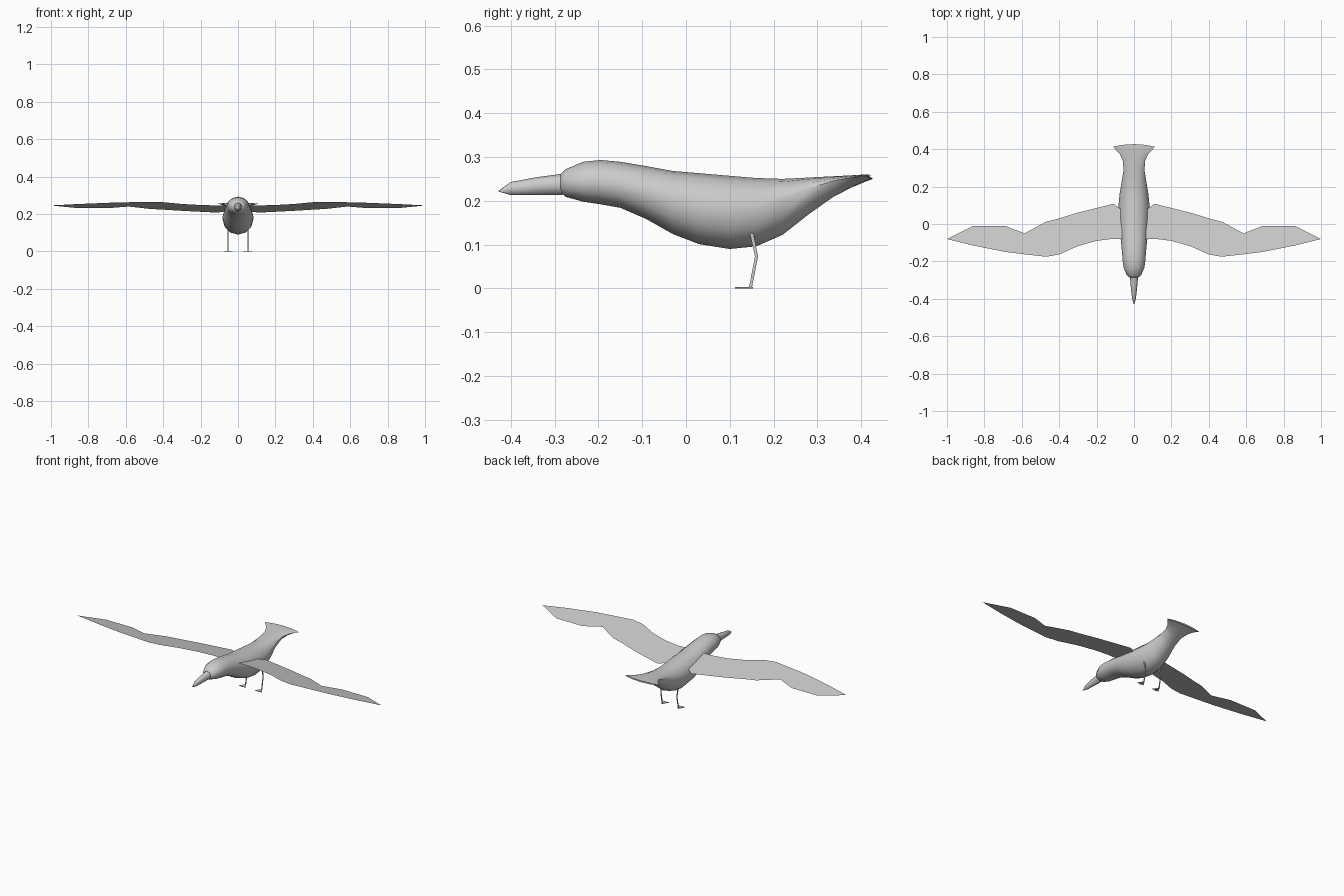
import bpy, bmesh, math

if "Cube" in bpy.data.objects:
    bpy.data.objects.remove(bpy.data.objects["Cube"])


def make_object(name, bm, smooth=True):
    bmesh.ops.recalc_face_normals(bm, faces=bm.faces)
    mesh = bpy.data.meshes.new(name)
    bm.to_mesh(mesh)
    bm.free()
    ob = bpy.data.objects.new(name, mesh)
    bpy.context.collection.objects.link(ob)
    if smooth:
        bpy.ops.object.select_all(action='DESELECT')
        ob.select_set(True)
        bpy.context.view_layer.objects.active = ob
        bpy.ops.object.shade_smooth_by_angle(angle=math.radians(50))
    return ob


def skin_rings(bm, rings):
    """Bridge successive closed rings and cap both ends."""
    loops = [[bm.verts.new(p) for p in ring] for ring in rings]
    n = len(loops[0])
    for a, b in zip(loops, loops[1:]):
        for i in range(n):
            j = (i + 1) % n
            bm.faces.new((a[i], a[j], b[j], b[i]))
    bm.faces.new(loops[0][::-1])
    bm.faces.new(loops[-1])


def section(y, top, mid, bottom, width, sides, bow=0.0):
    """Oval across the body whose widest level is mid; bow sweeps the sides forward."""
    ring = []
    for i in range(sides):
        a = 2 * math.pi * i / sides
        c, s = math.cos(a), math.sin(a)
        ring.append((width * c, y - bow * c * c,
                     mid + s * (top - mid if s > 0 else mid - bottom)))
    return ring


# Body with head and fanned tail: y, top, widest level, bottom, half width, bow
BODY = [
    (-0.287, 0.260, 0.240, 0.220, 0.022, 0),
    (-0.275, 0.272, 0.241, 0.209, 0.038, 0),
    (-0.235, 0.289, 0.242, 0.198, 0.055, 0),
    (-0.195, 0.293, 0.241, 0.192, 0.061, 0),
    (-0.150, 0.289, 0.235, 0.184, 0.064, 0),
    (-0.090, 0.279, 0.220, 0.158, 0.070, 0),
    (-0.030, 0.268, 0.200, 0.124, 0.078, 0),
    (0.030, 0.263, 0.185, 0.101, 0.083, 0),
    (0.100, 0.257, 0.177, 0.090, 0.083, 0),
    (0.160, 0.252, 0.182, 0.096, 0.077, 0),
    (0.220, 0.250, 0.202, 0.122, 0.067, 0),
    (0.280, 0.253, 0.228, 0.169, 0.057, 0),
    (0.335, 0.256, 0.245, 0.208, 0.058, 0),
    (0.375, 0.258, 0.252, 0.229, 0.075, 0.003),
    (0.408, 0.260, 0.256, 0.243, 0.100, 0.009),
    (0.427, 0.259, 0.256, 0.250, 0.111, 0.014),
]
bm = bmesh.new()
skin_rings(bm, [section(y, t, m, b, w, 12, bow) for y, t, m, b, w, bow in BODY])
make_object("body", bm)

# Long tapered beak
BEAK = [
    (-0.265, 0.264, 0.239, 0.214, 0.023),
    (-0.340, 0.254, 0.234, 0.213, 0.017),
    (-0.400, 0.243, 0.228, 0.213, 0.010),
    (-0.428, 0.223, 0.222, 0.221, 0.002),
]
bm = bmesh.new()
skin_rings(bm, [section(*row, 8) for row in BEAK])
make_object("beak", bm)

# Wings: thin flat sheets, leading edge tilted up; (x, leading y, trailing y)
WING = [
    (0.05, -0.080, 0.065), (0.11, -0.079, 0.108), (0.20, -0.090, 0.086),
    (0.30, -0.118, 0.061), (0.40, -0.163, 0.030), (0.47, -0.175, 0.012),
    (0.585, -0.162, -0.050), (0.69, -0.149, -0.010), (0.86, -0.115, -0.010),
]


def wing_z(y):
    return 0.230 - 0.205 * y


for side, name in ((1, "left_wing"), (-1, "right_wing")):
    bm = bmesh.new()
    pairs = [[bm.verts.new((side * x, y, wing_z(y))) for y in (lead, trail)]
             for x, lead, trail in WING]
    tip = bm.verts.new((side * 1.0, -0.08, wing_z(-0.08)))
    for (a, b), (c, d) in zip(pairs, pairs[1:]):
        bm.faces.new((a, c, d, b) if side > 0 else (a, b, d, c))
    a, b = pairs[-1]
    bm.faces.new((a, tip, b) if side > 0 else (a, b, tip))
    bm.normal_update()
    for f in bm.faces:
        if f.normal.z < 0:
            f.normal_flip()
    mesh = bpy.data.meshes.new(name)
    bm.to_mesh(mesh)
    bm.free()
    bpy.context.collection.objects.link(bpy.data.objects.new(name, mesh))

# Thin bent legs with flat webbed feet
LEG = [(0.149, 0.130, 0.005), (0.161, 0.073, 0.004), (0.147, 0.001, 0.004)]
FOOT = [(0, 0.153), (0.016, 0.124), (0.023, 0.116), (0.008, 0.118),
        (0, 0.112), (-0.008, 0.118), (-0.023, 0.116), (-0.016, 0.124)]
for side, name in ((1, "left"), (-1, "right")):
    hip = side * 0.053
    bm = bmesh.new()
    skin_rings(bm, [[(hip + 0.7 * r * math.cos(i * math.pi / 3),
                      y + r * math.sin(i * math.pi / 3), z) for i in range(6)]
                    for y, z, r in LEG])
    make_object(name + "_leg", bm)
    bm = bmesh.new()
    skin_rings(bm, [[(hip + x, y, z) for x, y in FOOT] for z in (0.0, 0.003)])
    make_object(name + "_foot", bm, smooth=False)
